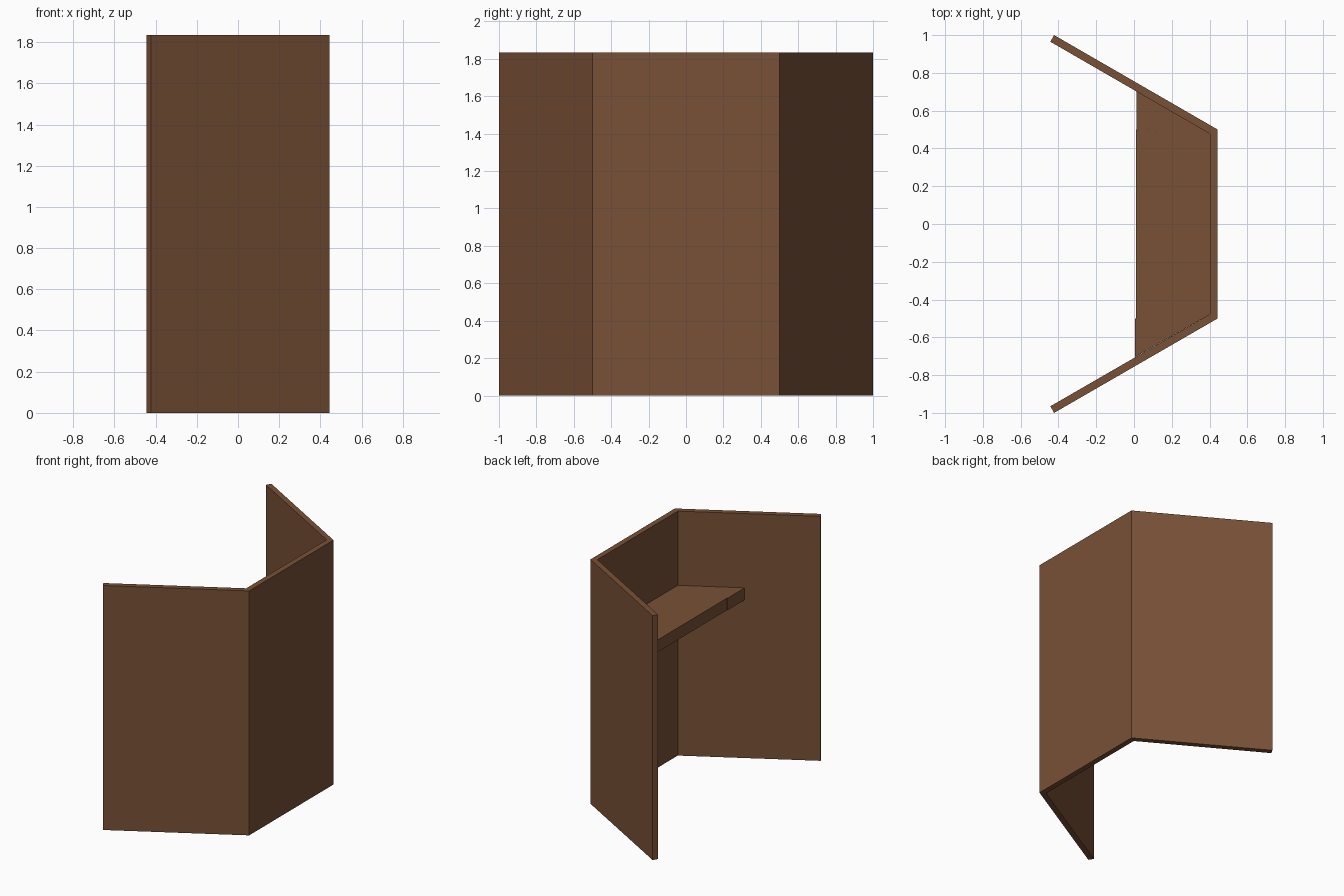
import bpy, bmesh

if "Cube" in bpy.data.objects:
    bpy.data.objects.remove(bpy.data.objects["Cube"])

wood = bpy.data.materials.new("brown wood")
wood.diffuse_color = (0.19, 0.082, 0.037, 1)
wood.use_nodes = True
wood.node_tree.nodes["Principled BSDF"].inputs["Base Color"].default_value = wood.diffuse_color


def prism(name, outline, z0, z1):
    """Extrude a plan outline between two heights."""
    bm = bmesh.new()
    face = bm.faces.new([bm.verts.new((x, y, z0)) for x, y in outline])
    top = bmesh.ops.extrude_face_region(bm, geom=[face])["geom"]
    bmesh.ops.translate(bm, vec=(0, 0, z1 - z0),
                        verts=[v for v in top if isinstance(v, bmesh.types.BMVert)])
    bmesh.ops.recalc_face_normals(bm, faces=bm.faces)
    mesh = bpy.data.meshes.new(name)
    bm.to_mesh(mesh)
    bm.free()
    mesh.materials.append(wood)
    obj = bpy.data.objects.new(name, mesh)
    bpy.context.collection.objects.link(obj)
    return obj


H = 1.835                # screen height
Z0, Z1 = 1.187, 1.278    # shelf underside and top

# Folded screen: middle panel with two wings at 30 degrees
outer = [(-0.423, -1.0), (0.443, -0.5), (0.443, 0.5), (-0.423, 1.0)]
inner = [(-0.443, 0.965), (0.402, 0.477), (0.402, -0.477), (-0.443, -0.965)]
prism("screen_wall", outer + inner, 0, H)

# Shelf across the middle, with a wedge filling each wing
prism("shelf_middle", [(0.402, -0.477), (0.402, 0.477), (0.01, 0.5), (0.01, -0.5)], Z0, Z1)
for side, label, x in ((-1, "right", 0.006), (1, "left", 0.013)):
    prism("shelf_wedge_" + label,
          [(0.402, side * 0.477), (x, side * 0.5), (x, side * 0.704)], Z0, Z1)
